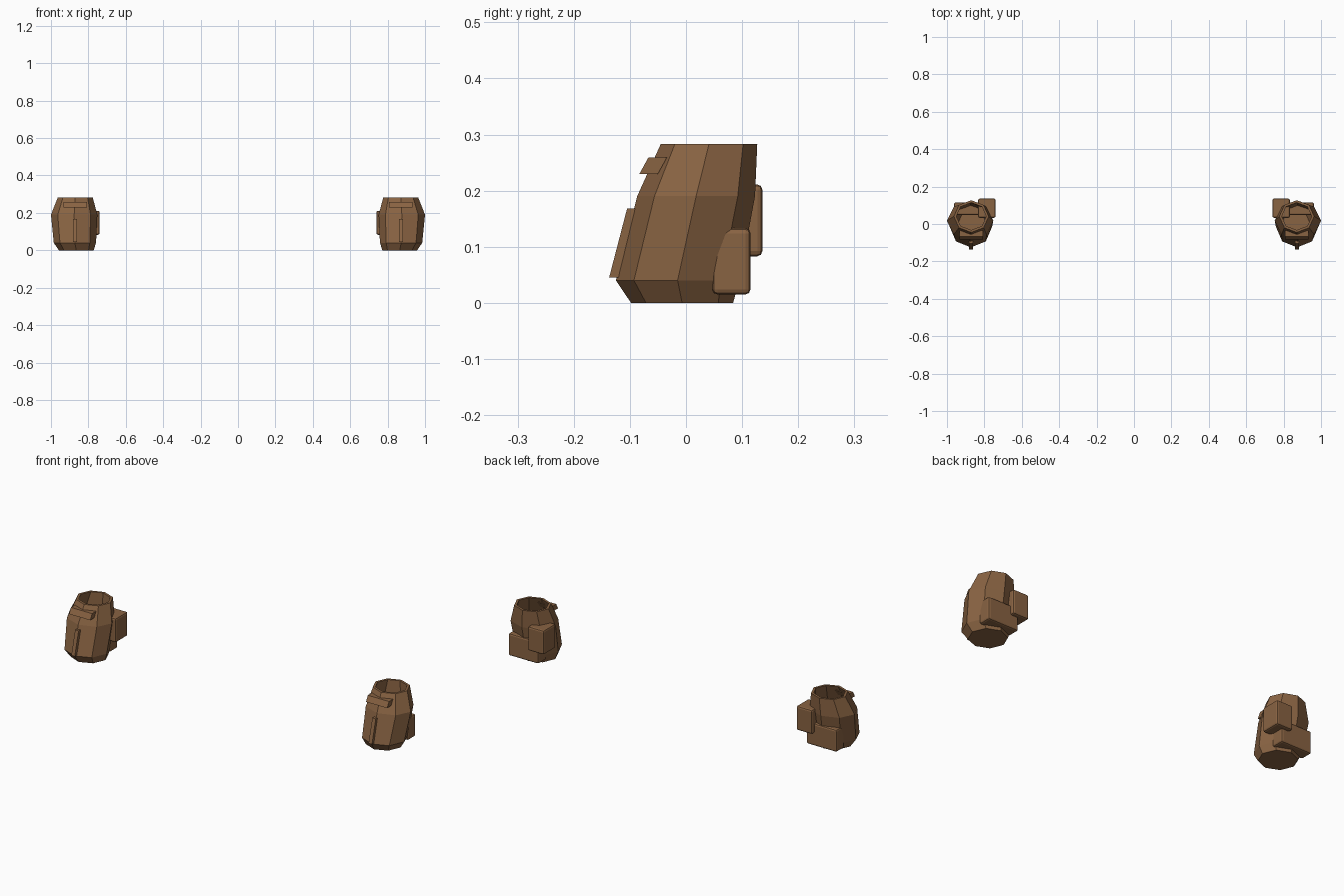
import bpy, bmesh, math

if "Cube" in bpy.data.objects:
    bpy.data.objects.remove(bpy.data.objects["Cube"])

mat = bpy.data.materials.new("brown_leather")
mat.diffuse_color = (0.25, 0.125, 0.055, 1)
mat.use_nodes = True
mat.node_tree.nodes["Principled BSDF"].inputs["Base Color"].default_value = mat.diffuse_color


def finish(name, bm, bevel=0):
    bmesh.ops.recalc_face_normals(bm, faces=bm.faces)
    me = bpy.data.meshes.new(name)
    bm.to_mesh(me)
    bm.free()
    me.materials.append(mat)
    ob = bpy.data.objects.new(name, me)
    bpy.context.collection.objects.link(ob)
    if bevel:
        mod = ob.modifiers.new("bevel", 'BEVEL')
        mod.width = bevel
        mod.segments = 2
    return ob


def loft(name, rings):
    """Octagonal rings (cx, cy, rx, ry, z) joined and capped at both ends."""
    bm = bmesh.new()
    loops = []
    for cx, cy, rx, ry, z in rings:
        loops.append([bm.verts.new((cx + rx * math.cos(i * math.pi / 4),
                                    cy + ry * math.sin(i * math.pi / 4), z))
                      for i in range(8)])
    for a, b in zip(loops, loops[1:]):
        for i in range(8):
            j = (i + 1) % 8
            bm.faces.new((a[i], a[j], b[j], b[i]))
    bm.faces.new(loops[0])
    bm.faces.new(loops[-1])
    return finish(name, bm)


def box(name, x, y, z, lean=0, bevel=0):
    """Box from x, y, z ranges; lean shifts the top in y."""
    bm = bmesh.new()
    bmesh.ops.create_cube(bm, size=1)
    for v in bm.verts:
        top = v.co.z > 0
        v.co = (x[v.co.x > 0], y[v.co.y > 0] + (lean if top else 0), z[top])
    return finish(name, bm, bevel)


# outer wall from base to rim, then the inner wall back down to the floor
outer = [(0.865, -0.007, 0.093, 0.091, 0.0),
         (0.872, -0.015, 0.113, 0.110, 0.04),
         (0.876, 0.018, 0.124, 0.105, 0.19),
         (0.870, 0.041, 0.093, 0.086, 0.283)]
wall = 0.013
inner = [(cx, cy, rx - wall, ry - wall, max(z, 0.012))
         for cx, cy, rx, ry, z in reversed(outer)]

for side, s in (("left", -1), ("right", 1)):
    # pouch body
    loft(side + "_pouch", [(s * r[0],) + r[1:] for r in outer + inner])

    def span(a, b):
        return sorted((s * a, s * b))

    # closing tab and front seam strip
    box(side + "_tab", span(0.808, 0.932), (-0.083, -0.050), (0.23, 0.259), 0.016)
    box(side + "_seam", span(0.861, 0.881), (-0.137, -0.115), (0.045, 0.168), 0.032)
    # small rear pockets
    box(side + "_low_pocket", span(0.785, 0.962), (0.047, 0.115), (0.015, 0.133), 0, 0.009)
    box(side + "_high_pocket", span(0.740, 0.833), (0.033, 0.136), (0.083, 0.211), 0, 0.009)
